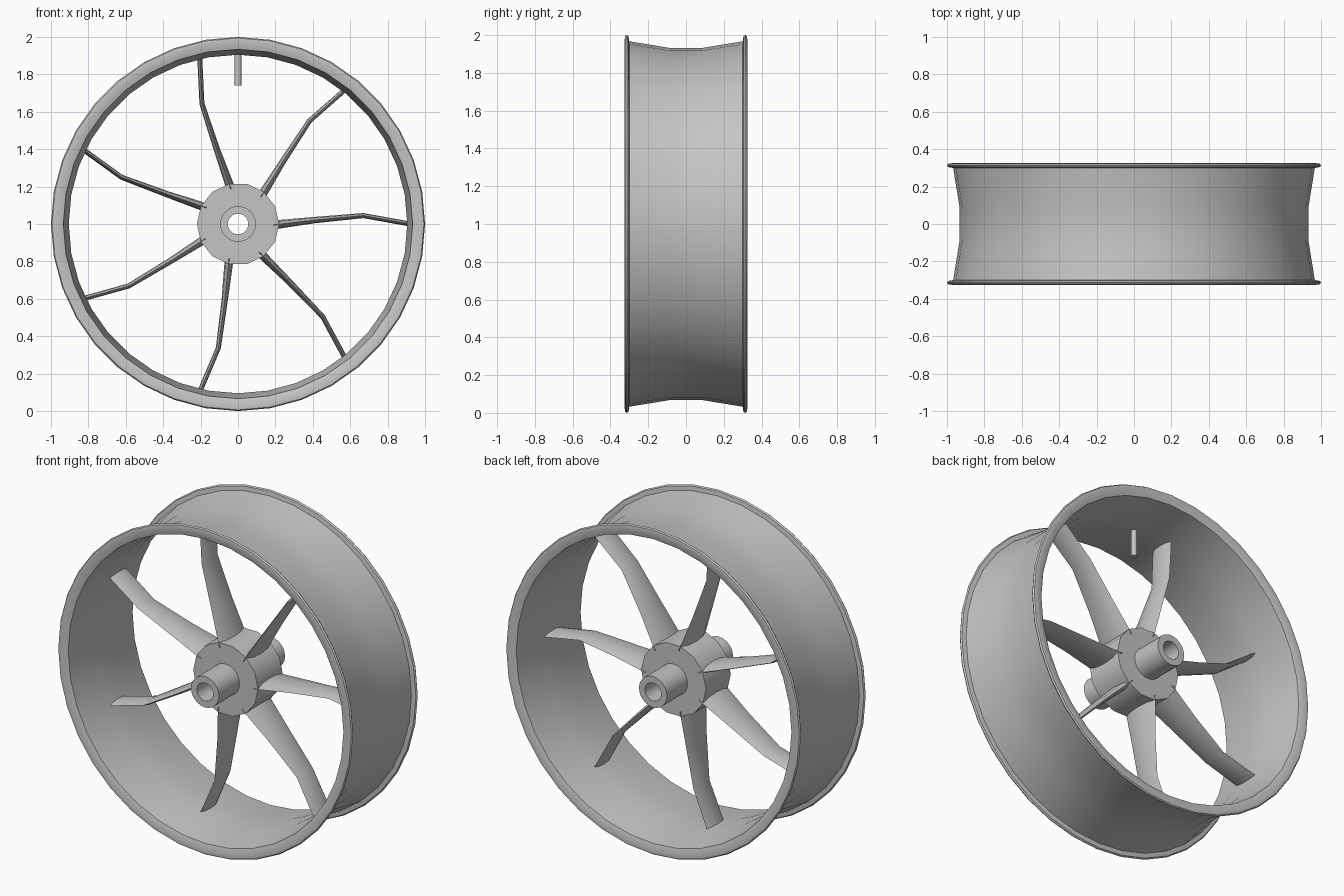
import bpy, bmesh, math
from mathutils import Vector

if "Cube" in bpy.data.objects:
    bpy.data.objects.remove(bpy.data.objects["Cube"])

CENTRE = Vector((0, 0, 1))
grey = bpy.data.materials.new("light_grey_metal")
grey.diffuse_color = (0.56, 0.56, 0.55, 1)
grey.use_nodes = True
grey.node_tree.nodes["Principled BSDF"].inputs["Base Color"].default_value = grey.diffuse_color


def finish(name, bm, angle=40):
    """Turn a bmesh into a shaded, coloured object at the wheel centre."""
    bmesh.ops.recalc_face_normals(bm, faces=bm.faces)
    mesh = bpy.data.meshes.new(name)
    bm.to_mesh(mesh)
    bm.free()
    mesh.materials.append(grey)
    ob = bpy.data.objects.new(name, mesh)
    bpy.context.collection.objects.link(ob)
    ob.location = CENTRE
    bpy.ops.object.select_all(action='DESELECT')
    ob.select_set(True)
    bpy.context.view_layer.objects.active = ob
    bpy.ops.object.shade_smooth_by_angle(angle=math.radians(angle))
    return ob


def bridge(bm, a, b):
    n = len(a)
    for i in range(n):
        bm.faces.new((a[i], a[(i + 1) % n], b[(i + 1) % n], b[i]))


def lathe(name, profile, sides, angle=30):
    """Spin a closed (y, radius) profile about the y axis."""
    bm = bmesh.new()
    rings = []
    for k in range(sides):
        t = 2 * math.pi * k / sides
        rings.append([bm.verts.new((r * math.cos(t), y, r * math.sin(t))) for y, r in profile])
    for k in range(sides):
        bridge(bm, rings[k], rings[(k + 1) % sides])
    return finish(name, bm, angle)


# Rim: dropped centre with a rounded flange on each side
outer = [(0.085, 0.932), (0.30, 0.967), (0.304, 0.994), (0.313, 1.0), (0.322, 0.994)]
inner = [(0.325, 0.975), (0.312, 0.934), (0.085, 0.905)]
half = outer + inner
lathe("rim", half + [(-y, r) for y, r in reversed(half)], 36)

# Hub drum and the hollow axle tube through it
lathe("hub", [(-0.12, 0.085), (-0.12, 0.22), (0.12, 0.22), (0.12, 0.085)], 14)
lathe("axle_tube", [(-0.32, 0.055), (-0.32, 0.095), (0.32, 0.095), (0.32, 0.055)], 24)

# Seven bent blade spokes: (radius, sideways offset, thickness, width)
stations = [(0.19, -0.005, 0.048, 0.255), (0.41, 0.021, 0.034, 0.20),
            (0.67, 0.045, 0.027, 0.155), (0.915, 0.001, 0.027, 0.16)]
lens = [(-1, 0), (-0.6, 0.75), (0, 1), (0.6, 0.75), (1, 0), (0.6, -0.75), (0, -1), (-0.6, -0.75)]
for s in range(7):
    bm = bmesh.new()
    rings = [[bm.verts.new((r, u * w / 2, off + v * t / 2)) for u, v in lens]
             for r, off, t, w in stations]
    for a, b in zip(rings, rings[1:]):
        bridge(bm, a, b)
    bm.faces.new(rings[0])
    bm.faces.new(rings[-1])
    spoke = finish(f"spoke_{s + 1}", bm, 40)
    spoke.rotation_euler.y = -2 * math.pi * s / 7

# Valve stem hanging inside the rim at the top
bpy.ops.mesh.primitive_cylinder_add(vertices=12, radius=0.018, depth=0.175, location=(0, 0, 1.8275))
valve = bpy.context.object
valve.name = "valve_stem"
valve.data.materials.append(grey)
bpy.ops.object.shade_smooth_by_angle(angle=math.radians(40))
